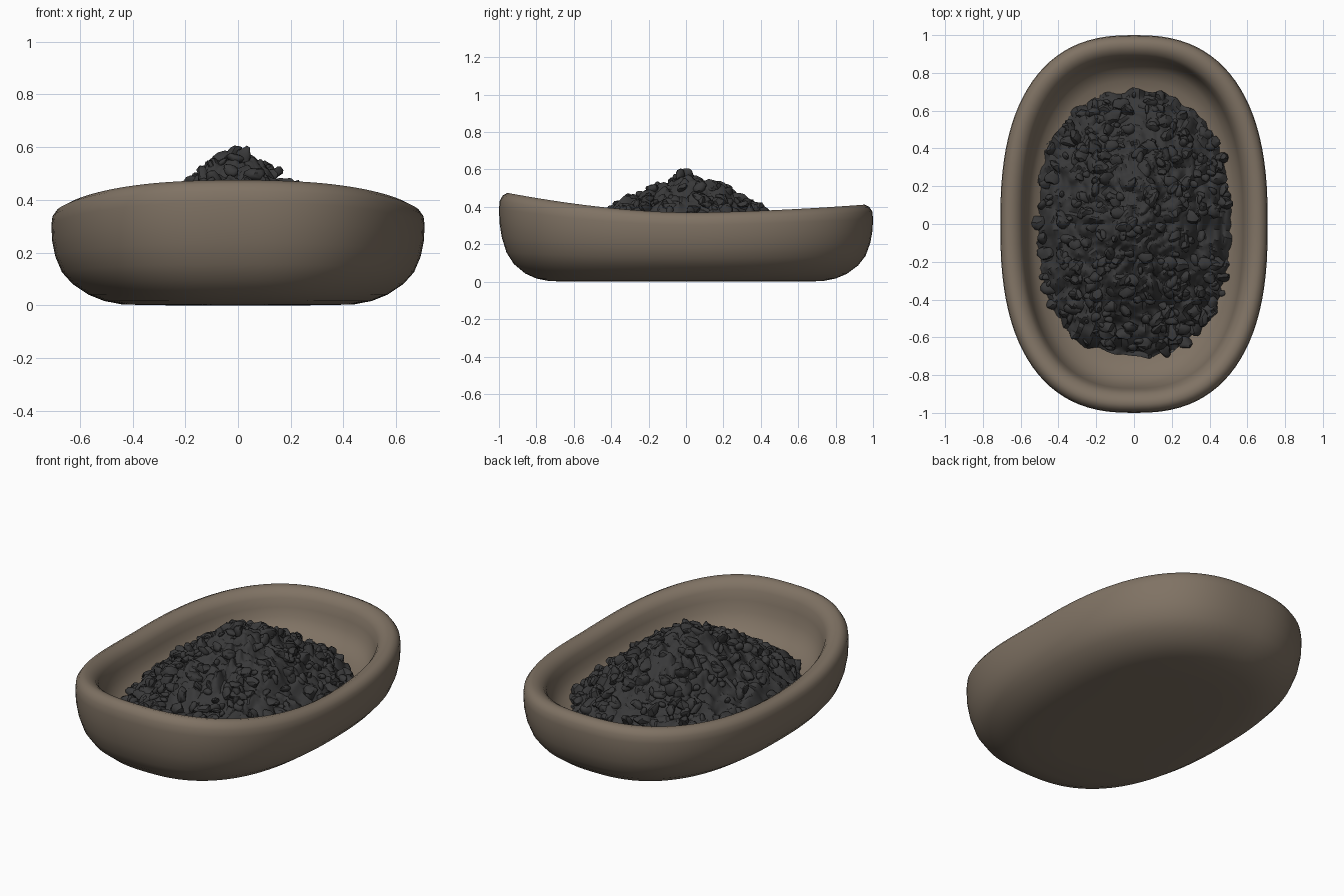
import bpy, bmesh, math, random
from mathutils import Vector, noise, Matrix

if "Cube" in bpy.data.objects:
    bpy.data.objects.remove(bpy.data.objects["Cube"])

random.seed(4)


def material(name, rgb):
    m = bpy.data.materials.new(name)
    m.diffuse_color = (*rgb, 1)
    m.use_nodes = True
    m.node_tree.nodes["Principled BSDF"].inputs["Base Color"].default_value = m.diffuse_color
    return m


def finish(name, bm, mat, angle):
    bmesh.ops.recalc_face_normals(bm, faces=bm.faces)
    me = bpy.data.meshes.new(name)
    bm.to_mesh(me)
    bm.free()
    me.materials.append(mat)
    ob = bpy.data.objects.new(name, me)
    bpy.context.collection.objects.link(ob)
    bpy.ops.object.select_all(action='DESELECT')
    ob.select_set(True)
    bpy.context.view_layer.objects.active = ob
    bpy.ops.object.shade_smooth_by_angle(angle=math.radians(angle))
    return ob


def oval(t, a, b, n=2.5):
    c, s = math.cos(t), math.sin(t)
    return (a * math.copysign(abs(c) ** (2 / n), c),
            b * math.copysign(abs(s) ** (2 / n), s))


def rim_height(y):
    return 0.37 + (0.105 if y < 0 else 0.042) * abs(y) ** 1.7


def loft(bm, rings):
    for r0, r1 in zip(rings, rings[1:]):
        n = len(r0)
        for i in range(n):
            j = (i + 1) % n
            bm.faces.new((r0[i], r0[j], r1[j], r1[i]))


clay = material("clay brown", (0.215, 0.17, 0.127))
coal = material("charcoal", (0.04, 0.04, 0.041))

# Bowl: (inset from the outline, height as a fraction of the local rim height)
profile = [(0.45, 0.0), (0.27, 0.008), (0.2, 0.045), (0.14, 0.11), (0.08, 0.22),
           (0.04, 0.34), (0.015, 0.5), (0.003, 0.66), (0.0, 0.82), (0.004, 0.91),
           (0.02, 0.97), (0.045, 1.0), (0.075, 0.985), (0.1, 0.945), (0.118, 0.88),
           (0.13, 0.76), (0.145, 0.64), (0.18, 0.52), (0.24, 0.45), (0.32, 0.42),
           (0.5, 0.41)]
bm = bmesh.new()
rings = []
for inset, f in profile:
    ring = []
    for i in range(96):
        t = math.tau * i / 96
        yo = oval(t, 0.708, 1.0)[1]
        x, y = oval(t, 0.708 - inset, 1.0 - inset)
        k = min(1, f * 2.5) if f < 0.4 else 1
        h = rim_height(yo) * k + 0.37 * (1 - k)
        if inset > 0.13 and f > 0.4:       # level the inside floor
            w = min(1, (inset - 0.13) / 0.15)
            h += (0.38 - h) * w
        ring.append(bm.verts.new((x, y, f * h)))
    rings.append(ring)
loft(bm, rings)
bm.faces.new(rings[0])
bm.faces.new(rings[-1])
finish("bowl", bm, clay, 60)


# Charcoal heap: rough mound with ridged noise
def mound(r):
    return 0.185 + 0.385 * (1 - r ** 1.25)


bm = bmesh.new()
rings = []
N, M = 200, 64
for k in range(1, M + 1):
    r = k / M
    ring = []
    for i in range(N):
        t = math.tau * i / N
        x, y = oval(t, 0.525, 0.7, 2.4)
        edge = 1 + 0.035 * noise.noise(Vector((x * 9, y * 9, 3))) \
                 + 0.02 * noise.noise(Vector((x * 25, y * 25, 7)))
        x, y = x * r * edge, y * r * edge
        p = Vector((x, y, 0))
        lump = abs(noise.noise(p * 6)) * 0.07 + abs(noise.noise(p * 15 + Vector((5, 2, 1)))) * 0.05
        z = mound(r) + lump - 0.03 + 0.012 * noise.noise(p * 40)
        side = noise.noise_vector(p * 14) * 0.014
        ring.append(bm.verts.new((x + side.x, y + side.y, z)))
    rings.append(ring)
loft(bm, rings)
tip = bm.verts.new((0, 0, sum(v.co.z for v in rings[0]) / N))
for i in range(N):
    bm.faces.new((tip, rings[0][i], rings[0][(i + 1) % N]))
# skirt turned down to the bowl floor
foot = [bm.verts.new((v.co.x * 0.97, v.co.y * 0.97, 0.15)) for v in rings[-1]]
loft(bm, [rings[-1], foot])
bm.faces.new(foot)
finish("charcoal_heap", bm, coal, 35)

# Loose broken lumps half sunk in the heap
bm = bmesh.new()
for _ in range(330):
    t, r = random.uniform(0, math.tau), random.uniform(0, 1) ** 0.5
    x, y = oval(t, 0.515 * r, 0.69 * r, 2.4)
    s = random.uniform(0.016, 0.038)
    rot = Matrix.Rotation(random.uniform(0, 6.28), 4, Vector(
        (random.uniform(-1, 1), random.uniform(-1, 1), random.uniform(-1, 1))).normalized())
    mat = Matrix.Translation((x, y, mound(r) + 0.005)) @ rot @ Matrix.Diagonal((s * 1.4, s, s * 0.7, 1))
    made = bmesh.ops.create_icosphere(bm, subdivisions=2, radius=1, matrix=mat)
    for v in made["verts"]:
        v.co += noise.noise_vector(v.co * 30) * s * 0.4
finish("charcoal_lumps", bm, coal, 35)
